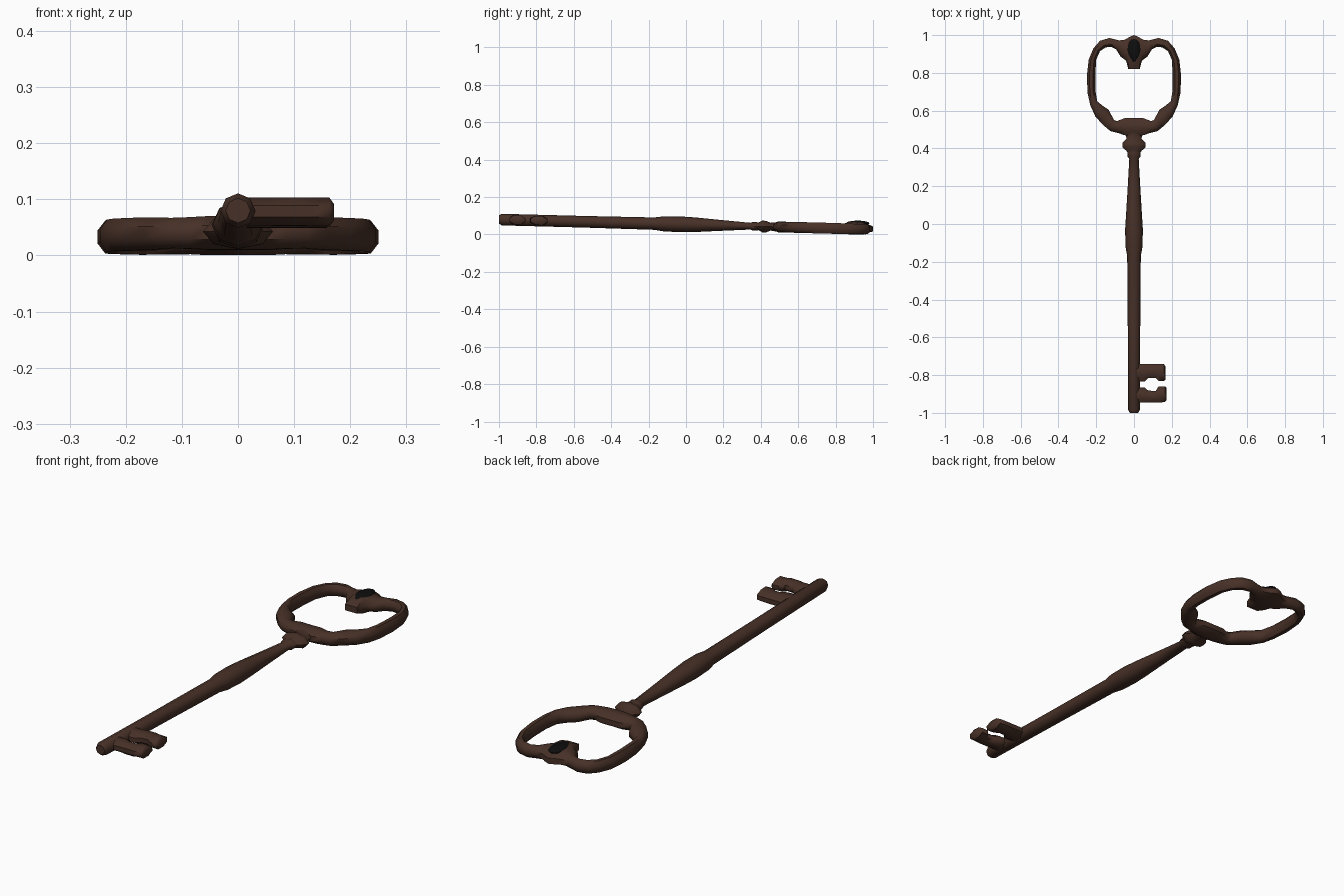
import bpy, bmesh, math

if "Cube" in bpy.data.objects:
    bpy.data.objects.remove(bpy.data.objects["Cube"])


def material(name, rgb):
    m = bpy.data.materials.new(name)
    m.diffuse_color = (*rgb, 1)
    m.use_nodes = True
    m.node_tree.nodes["Principled BSDF"].inputs["Base Color"].default_value = m.diffuse_color
    return m


IRON = material("rusty brown iron", (0.063, 0.030, 0.020))
BLACK = material("black stone", (0.004, 0.004, 0.004))


def axis_z(y):
    """Height of the slightly tilted key axis."""
    return 0.0535 - 0.0265 * y


def finish(name, bm, mat, angle=50):
    bmesh.ops.recalc_face_normals(bm, faces=bm.faces[:])
    me = bpy.data.meshes.new(name)
    bm.to_mesh(me)
    bm.free()
    ob = bpy.data.objects.new(name, me)
    bpy.context.collection.objects.link(ob)
    me.materials.append(mat)
    bpy.ops.object.select_all(action='DESELECT')
    ob.select_set(True)
    bpy.context.view_layer.objects.active = ob
    bpy.ops.object.shade_smooth_by_angle(angle=math.radians(angle))
    return ob


def loft(name, sections, closed=False, flat=True, sides=8):
    """Each section (x1, y1, x2, y2, half_height) is an eight-sided ring
    spanning the two plan points."""
    bm = bmesh.new()
    rings = []
    off, k = (math.pi / sides, 1 / math.cos(math.pi / sides)) if flat else (0, 1)
    for x1, y1, x2, y2, hz in sections:
        ring = []
        for i in range(sides):
            a = off + 2 * math.pi * i / sides
            c, s = math.cos(a) * k, math.sin(a) * k
            x = (x1 + x2) / 2 + (x1 - x2) / 2 * c
            y = (y1 + y2) / 2 + (y1 - y2) / 2 * c
            z = axis_z(y)
            h = hz if s > 0 else min(hz, z - 0.001)
            ring.append(bm.verts.new((x, y, max(0, z + h * s))))
        rings.append(ring)
    n = len(rings)
    for j in range(n if closed else n - 1):
        a, b = rings[j], rings[(j + 1) % n]
        for i in range(sides):
            i2 = (i + 1) % sides
            bm.faces.new((a[i], a[i2], b[i2], b[i]))
    if not closed:
        bm.faces.new(rings[0])
        bm.faces.new(rings[-1])
    return finish(name, bm, IRON)


# shaft with swollen middle and collars: (y, half width, half height)
profile = [(-1, 0.022, 0.022), (-0.985, 0.031, 0.031), (-0.55, 0.033, 0.031),
           (-0.17, 0.036, 0.033), (-0.12, 0.045, 0.040), (-0.03, 0.047, 0.042),
           (0.05, 0.042, 0.039), (0.2, 0.033, 0.028), (0.345, 0.025, 0.018),
           (0.355, 0.034, 0.022), (0.378, 0.034, 0.022), (0.387, 0.040, 0.020),
           (0.408, 0.062, 0.031), (0.428, 0.062, 0.031), (0.452, 0.040, 0.021),
           (0.475, 0.044, 0.024), (0.51, 0.05, 0.028)]
loft("shaft", [(-w, y, w, y, h) for y, w, h in profile], flat=False)

# bow ring, right half as outer and inner edge points, then mirrored
half = [(0, .465, 0, .56, .03), (.05, .47, .05, .56, .03),
        (.085, .482, .09, .545, .028), (.125, .492, .105, .55, .027),
        (.165, .525, .135, .605, .029), (.205, .57, .165, .625, .029),
        (.232, .63, .195, .65, .029), (.245, .69, .205, .71, .029),
        (.25, .78, .205, .79, .029), (.24, .87, .2, .87, .028),
        (.215, .93, .18, .915, .027), (.18, .97, .15, .935, .027),
        (.13, .985, .12, .938, .026), (.08, .972, .095, .925, .026),
        (.05, .975, .07, .885, .029), (.035, .983, .042, .865, .034),
        (.025, .99, .03, .82, .037), (0, 1, 0, .82, .038)]
mirrored = [(-a, b, -c, d, h) for a, b, c, d, h in reversed(half[1:-1])]
loft("bow_ring", half + mirrored, closed=True)

# two bit teeth with a round notch between them: (x, outer y, notch y, half height)
upper = [(0, -.74, -.835, .025), (.055, -.74, -.835, .025), (.075, -.74, -.816, .025),
         (.115, -.74, -.814, .025), (.13, -.74, -.83, .025),
         (.158, -.742, -.831, .025), (.166, -.752, -.825, .014)]
lower = [(0, -.945, -.865, .025), (.055, -.945, -.865, .025), (.075, -.945, -.882, .025),
         (.115, -.945, -.884, .025), (.13, -.945, -.86, .025),
         (.163, -.943, -.859, .025), (.171, -.935, -.867, .014)]
for label, rows in (("upper", upper), ("lower", lower)):
    loft(label + "_bit_tooth", [(x, a, x, b, h) for x, a, b, h in rows])

# oval stone set in the top of the bow
bm = bmesh.new()
bmesh.ops.create_uvsphere(bm, u_segments=16, v_segments=10, radius=1)
for v in bm.verts:
    v.co = (v.co.x * 0.036, 0.918 + v.co.y * 0.062, 0.060 + v.co.z * 0.014)
finish("bow_stone", bm, BLACK)
